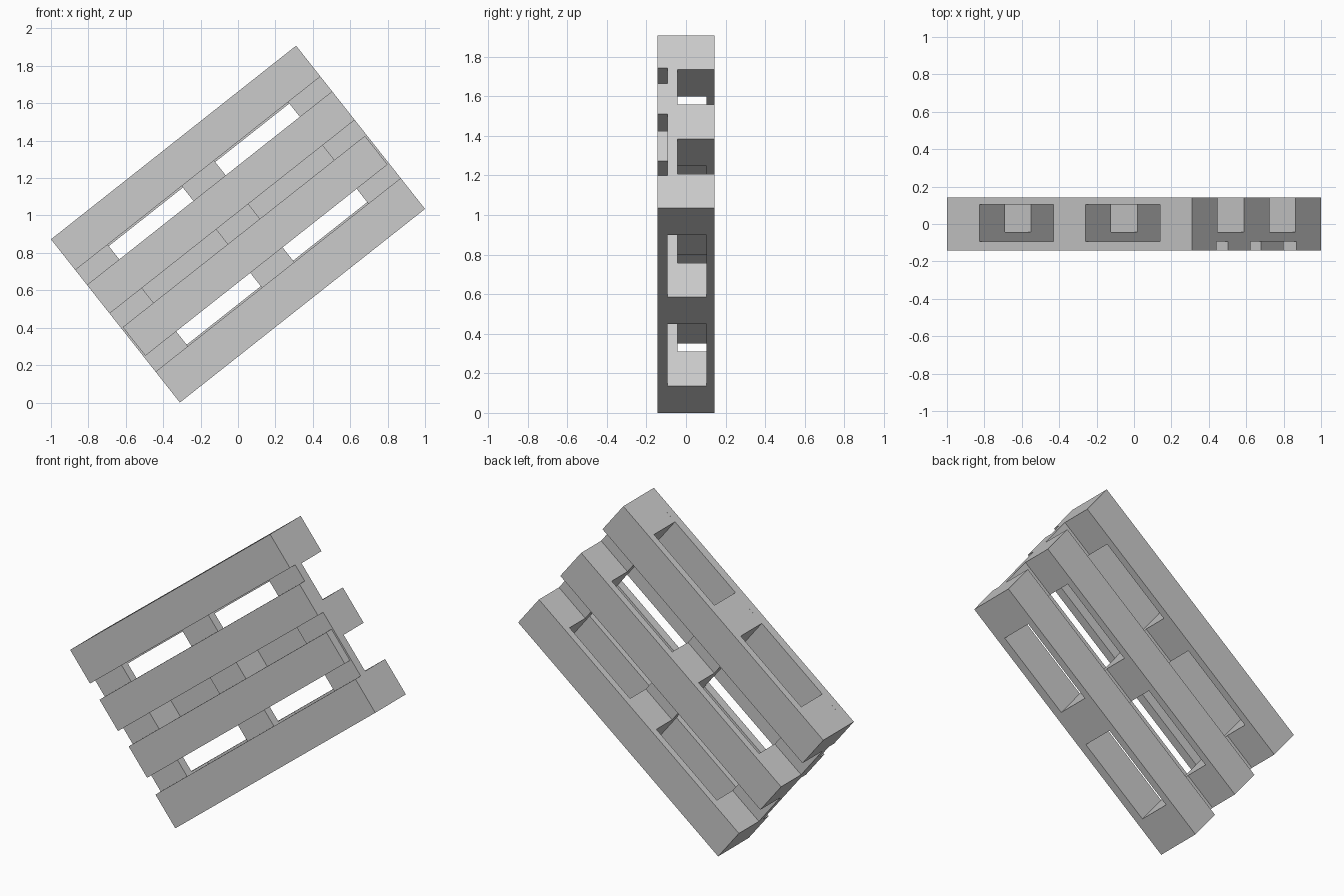
import bpy, math
from mathutils import Matrix

if "Cube" in bpy.data.objects:
    bpy.data.objects.remove(bpy.data.objects["Cube"])

# Pallet standing on one corner: u = board length, v = across boards, y = depth
L, W = 1.67, 1.112
ANG = math.radians(38.3)
HEIGHT = L * math.sin(ANG) + W * math.cos(ANG)
TILT = Matrix.Translation((0, 0, HEIGHT / 2)) @ Matrix.Rotation(-ANG, 4, 'Y')


def box(name, u, v, y0, y1, lu, lv):
    """Box centred at (u, v) in the pallet plane, from y0 to y1 in depth."""
    bpy.ops.mesh.primitive_cube_add(size=1)
    ob = bpy.context.object
    ob.name = name
    ob.data.name = name
    ob.data.transform(Matrix.Translation((u, (y0 + y1) / 2, v))
                      @ Matrix.Diagonal((lu, y1 - y0, lv, 1)))
    ob.matrix_world = TILT
    return ob


BLOCK = 0.22
U_POS = [-(L - BLOCK) / 2, 0, (L - BLOCK) / 2]
V_POS = [-(W - BLOCK) / 2, 0, (W - BLOCK) / 2]

# Front deck boards: wide outer pair, narrower inner pair
OUTER, INNER, GAP = 0.21, 0.195, 0.1007
v = -W / 2
for i, w in enumerate([OUTER, INNER, INNER, OUTER]):
    length = L - 0.02 if i == 1 else L
    box(f"deck_board_{i + 1}", 0, v + w / 2, -0.143, -0.094, length, w)
    v += w + GAP

# Cross boards behind the deck
for i, u in enumerate(U_POS):
    box(f"cross_board_{i + 1}", u, 0, -0.094, -0.044, BLOCK, W)

# Runner boards at the back, with three spacer blocks each
for j, v in enumerate(V_POS):
    box(f"runner_board_{j + 1}", 0, v, 0.103, 0.143, L, BLOCK)
    for i, u in enumerate(U_POS):
        box(f"spacer_block_{j + 1}_{i + 1}", u, v, -0.044, 0.103, BLOCK, BLOCK)
